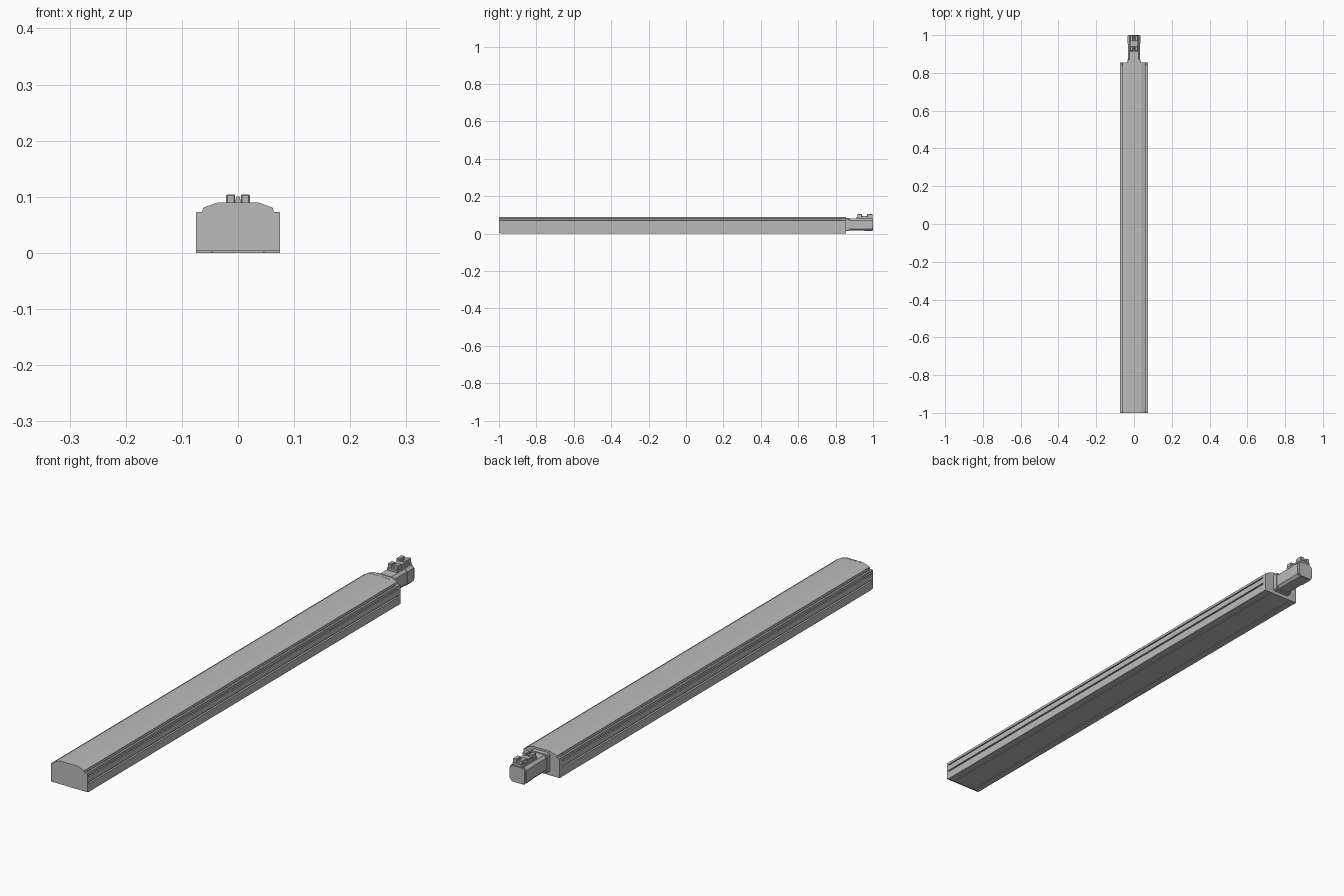
import bpy, bmesh

if "Cube" in bpy.data.objects:
    bpy.data.objects.remove(bpy.data.objects["Cube"], do_unlink=True)

grey = bpy.data.materials.new("aluminium grey")
grey.use_nodes = True
grey.diffuse_color = (0.5, 0.5, 0.5, 1)
grey.node_tree.nodes["Principled BSDF"].inputs["Base Color"].default_value = (0.5, 0.5, 0.5, 1)


def finish(name, bm):
    bmesh.ops.recalc_face_normals(bm, faces=bm.faces)
    mesh = bpy.data.meshes.new(name)
    bm.to_mesh(mesh)
    bm.free()
    mesh.materials.append(grey)
    obj = bpy.data.objects.new(name, mesh)
    bpy.context.collection.objects.link(obj)
    return obj


def extrude(name, half, y0, y1):
    """Mirror a half section (x, z), listed bottom to top, and run it along y."""
    outline = half + [(-x, z) for x, z in reversed(half)]
    bm = bmesh.new()
    face = bm.faces.new([bm.verts.new((x, y0, z)) for x, z in outline])
    new = bmesh.ops.extrude_face_region(bm, geom=[face])["geom"]
    moved = [v for v in new if isinstance(v, bmesh.types.BMVert)]
    bmesh.ops.translate(bm, vec=(0, y1 - y0, 0), verts=moved)
    return finish(name, bm)


def box(name, x, y, z, bevel=0.0):
    bm = bmesh.new()
    bmesh.ops.create_cube(bm, size=1)
    for v in bm.verts:
        v.co = [r[0] if c < 0 else r[1] for c, r in zip(v.co, (x, y, z))]
    if bevel:
        bmesh.ops.bevel(bm, geom=bm.edges[:], offset=bevel, segments=1, affect='EDGES')
    return finish(name, bm)


def cylinder(name, radius, y0, y1, x, z, sides=24):
    bm = bmesh.new()
    bmesh.ops.create_cone(bm, cap_ends=True, segments=sides, radius1=radius,
                          radius2=radius, depth=y1 - y0)
    for v in bm.verts:
        v.co = (x + v.co.x, (y0 + y1) / 2 + v.co.z, z + v.co.y)
    return finish(name, bm)


def octagon(w, z0, z1, c):
    return [(w - c, z0), (w, z0 + c), (w, z1 - c), (w - c, z1)]


# Extruded rail with side slots and shallow grooves underneath
rail = [(0.045, 0), (0.045, 0.002), (0.048, 0.002), (0.048, 0), (0.074, 0), (0.075, 0.001)]
for low, high in ((0.031, 0.037), (0.058, 0.062)):
    rail += [(0.075, low), (0.068, low), (0.068, high), (0.075, high)]
rail += [(0.075, 0.071), (0.073, 0.073), (0.066, 0.073), (0.066, 0.070), (0.060, 0.070)]
extrude("rail", rail, -0.993, 0.84)

# Top cover with sloped shoulders
cover = [(0.062, 0.070), (0.062, 0.080), (0.058, 0.082), (0.036, 0.0895)]
extrude("top_cover", cover, -0.993, 0.84)

# Solid plates closing both ends
plate = [(0.075, 0.003), (0.075, 0.071), (0.073, 0.073), (0.064, 0.073),
         (0.062, 0.080), (0.058, 0.082), (0.036, 0.090)]
extrude("front_end_plate", plate, -1.0, -0.993)
extrude("back_end_plate", plate, 0.84, 0.855)
box("back_foot", (-0.075, 0.075), (0.84, 0.855), (0, 0.003))

# Motor: flange, body and rear cap
extrude("motor_flange", octagon(0.035, 0.013, 0.083, 0.004), 0.855, 0.872)
extrude("motor_body", octagon(0.032, 0.017, 0.080, 0.009), 0.872, 0.955)
extrude("motor_rear_housing", octagon(0.034, 0.015, 0.081, 0.010), 0.955, 0.994)
extrude("motor_rear_cap", octagon(0.031, 0.018, 0.078, 0.010), 0.994, 1.0)
for side in (-1, 1):
    label = "left" if side > 0 else "right"
    for z in (0.020, 0.076):
        level = "upper" if z > 0.05 else "lower"
        cylinder(f"{label}_{level}_flange_screw", 0.003, 0.872, 0.876, side * 0.030, z, 12)

# Two cable connectors on top of the motor
box("connector_base", (-0.022, 0.022), (0.912, 0.998), (0.079, 0.090), 0.002)
for name, y0, y1 in (("front", 0.916, 0.940), ("rear", 0.968, 0.998)):
    for side in (-1, 1):
        label = "left" if side > 0 else "right"
        x = sorted((side * 0.005, side * 0.021))
        box(f"{name}_connector_{label}_shell", x, (y0, y1), (0.088, 0.104), 0.002)
    box(f"{name}_connector_core", (-0.006, 0.006), (y0 + 0.004, y1 - 0.004), (0.088, 0.095))
    cylinder(f"{name}_connector_screw", 0.004, y0 + 0.002, y1 - 0.002, 0, 0.097, 16)
box("connector_bridge", (-0.016, 0.016), (0.938, 0.970), (0.089, 0.095), 0.001)
